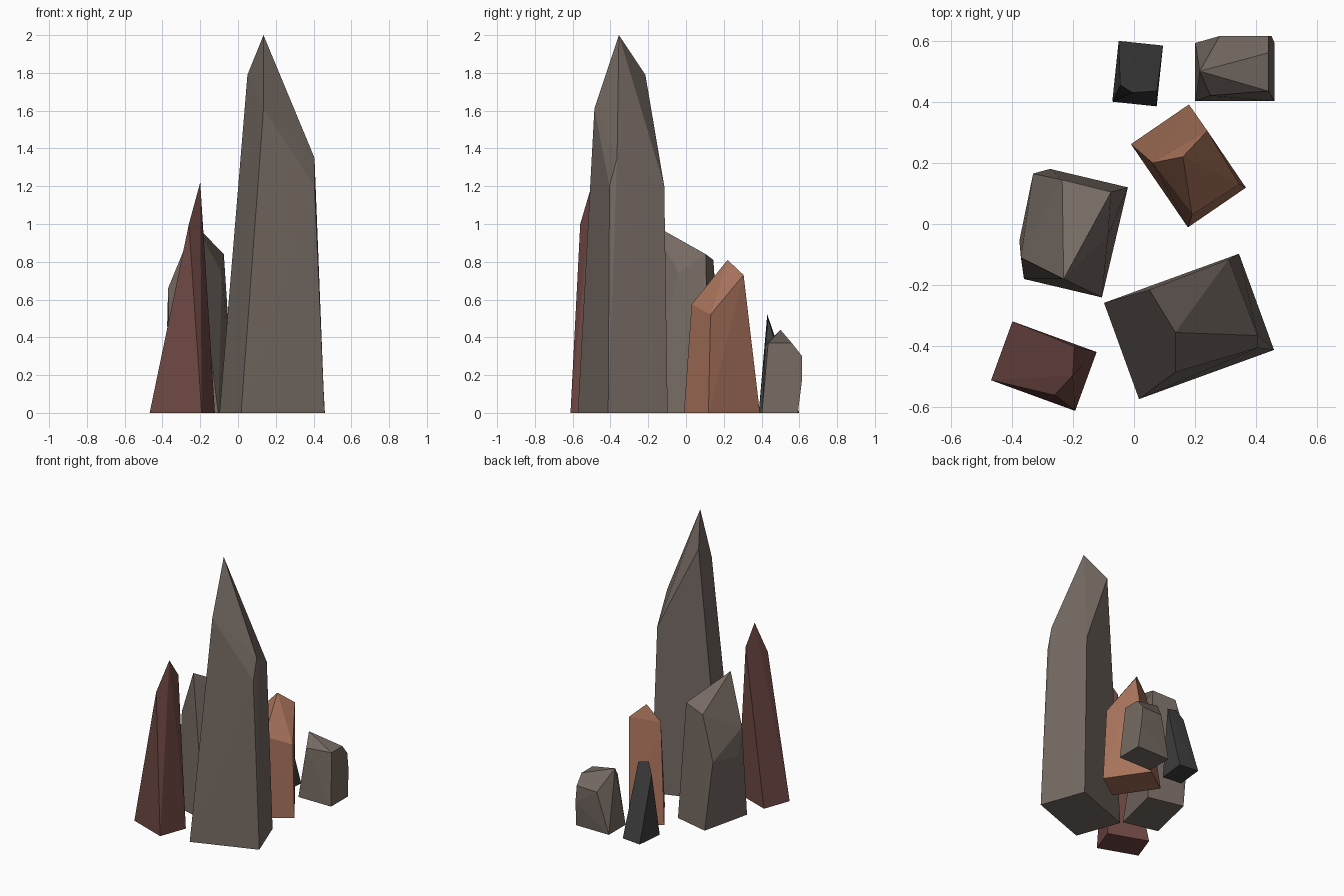
import bpy
import bmesh
from math import radians
from mathutils import Matrix, Vector

default_cube = bpy.data.objects.get("Cube")
if default_cube:
    bpy.data.objects.remove(default_cube, do_unlink=True)


def make_material(name, red, green, blue):
    material = bpy.data.materials.new(name)
    material.use_nodes = True
    colour = (red, green, blue, 1)
    material.diffuse_color = colour
    shader = material.node_tree.nodes["Principled BSDF"]
    shader.inputs["Base Color"].default_value = colour
    shader.inputs["Roughness"].default_value = .9
    return material


def make_rock(name, material, centre, size, turn, crown):
    """Join a turned rectangular foot to the chipped crown points above it."""
    mesh = bpy.data.meshes.new(name)
    rock = bmesh.new()
    rotation = Matrix.Rotation(radians(turn), 3, "Z")
    middle = Vector((*centre, 0))
    for side_x in (-.5, .5):
        for side_y in (-.5, .5):
            corner = Vector((side_x * size[0], side_y * size[1], 0))
            rock.verts.new(middle + rotation @ corner)
    for point in crown:
        rock.verts.new(point)

    # Wrap flat facets around the points and drop anything left inside
    hull = bmesh.ops.convex_hull(rock, input=rock.verts[:])
    inside = [item for item in hull["geom_interior"]
              if isinstance(item, bmesh.types.BMVert)]
    bmesh.ops.delete(rock, geom=inside, context="VERTS")
    bmesh.ops.dissolve_limit(rock, angle_limit=radians(1),
                             verts=rock.verts[:], edges=rock.edges[:])
    bmesh.ops.recalc_face_normals(rock, faces=rock.faces[:])
    rock.to_mesh(mesh)
    rock.free()
    mesh.materials.append(material)
    rock_object = bpy.data.objects.new(name, mesh)
    bpy.context.collection.objects.link(rock_object)
    return rock_object


grey_stone = make_material("warm grey stone", .18, .145, .125)
red_stone = make_material("dark red stone", .16, .066, .058)
orange_stone = make_material("rust orange stone", .38, .165, .1)
black_stone = make_material("charcoal stone", .05, .05, .052)

# Tall central spire
make_rock("tall_spire", grey_stone, (.18, -.335), (.47, .335), 20, [
    (.135, -.355, 2), (.05, -.215, 1.79), (.135, -.485, 1.61),
    (.405, -.365, 1.35), (.405, -.405, 1.2), (.31, -.115, 1.2)])

# Red spike beside it
make_rock("red_spike", red_stone, (-.295, -.465), (.293, .205), -20, [
    (-.2, -.495, 1.22), (-.26, -.56, 1), (-.195, -.4, 1.08)])

# Broad rock on the right flank
make_rock("broad_rock", grey_stone, (-.19, -.03), (.262, .37), -13.3, [
    (-.23, -.18, 1), (-.075, .105, .84), (-.235, .145, .81),
    (-.37, -.11, .66), (-.375, -.055, .47), (-.33, .165, .5),
    (-.085, -.04, .74)])

# Orange block
make_rock("orange_block", orange_stone, (.178, .19), (.23, .33), 34.4, [
    (.16, .22, .81), (.24, .305, .73), (.06, .2, .7),
    (.19, .03, .575), (.345, .13, .52)])

# Small boulder at the back
make_rock("small_boulder", grey_stone, (.33, .497), (.26, .19), 0, [
    (.215, .5, .44), (.44, .56, .37), (.44, .435, .37),
    (.25, .42, .36), (.28, .615, .295), (.44, .615, .3),
    (.45, .615, .18)])

# Charcoal shard at the back
make_rock("charcoal_shard", black_stone, (.012, .492), (.146, .2), -6, [
    (-.005, .43, .52), (.075, .435, .5), (-.045, .455, .45)])
